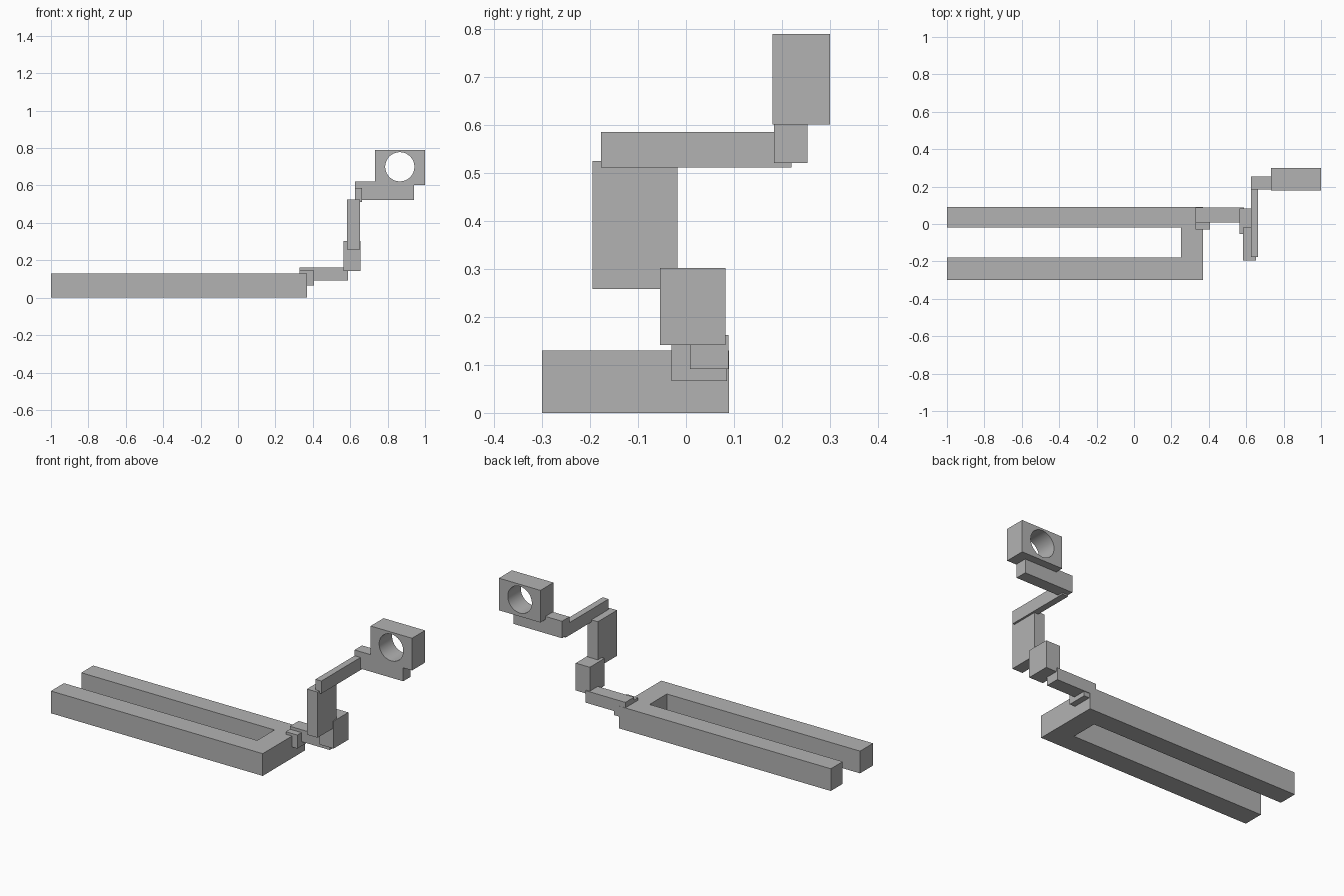
import bpy
import bmesh
import math
from mathutils import Vector

cube = bpy.data.objects.get("Cube")
if cube:
    bpy.data.objects.remove(cube, do_unlink=True)

grey = bpy.data.materials.new("plain_grey")
grey.use_nodes = True
grey.diffuse_color = (0.45, 0.45, 0.45, 1)
grey.node_tree.nodes["Principled BSDF"].inputs["Base Color"].default_value = grey.diffuse_color


def finish(name, bm):
    """Turn a bmesh into a grey object."""
    bmesh.ops.recalc_face_normals(bm, faces=bm.faces)
    mesh = bpy.data.meshes.new(name)
    bm.to_mesh(mesh)
    bm.free()
    mesh.materials.append(grey)
    obj = bpy.data.objects.new(name, mesh)
    bpy.context.collection.objects.link(obj)
    return obj


def box(name, x, y, z):
    """Box given by its (min, max) range on each axis."""
    bm = bmesh.new()
    bmesh.ops.create_cube(bm, size=1)
    for v in bm.verts:
        v.co = Vector([(lo + hi) / 2 + c * (hi - lo)
                       for c, (lo, hi) in zip(v.co, (x, y, z))])
    return finish(name, bm)


# Forked base: U profile pulled up
bm = bmesh.new()
outline = [(-1, -0.3), (0.37, -0.3), (0.37, 0.09), (-1, 0.09),
           (-1, -0.02), (0.25, -0.02), (0.25, -0.18), (-1, -0.18)]
face = bm.faces.new([bm.verts.new((x, y, 0)) for x, y in outline])
pulled = bmesh.ops.extrude_face_region(bm, geom=[face])["geom"]
bmesh.ops.translate(bm, vec=(0, 0, 0.13),
                    verts=[g for g in pulled if isinstance(g, bmesh.types.BMVert)])
finish("forked_base", bm)

# Chain of arm links
box("base_bracket", (0.33, 0.405), (-0.03, 0.085), (0.066, 0.145))
box("shoulder_link", (0.33, 0.588), (0.008, 0.089), (0.092, 0.162))
box("elbow_block", (0.565, 0.656), (-0.054, 0.082), (0.142, 0.302))
box("upright_link", (0.583, 0.651), (-0.195, -0.018), (0.258, 0.525))
box("forearm_link", (0.625, 0.663), (-0.177, 0.22), (0.512, 0.586))
box("wrist_link", (0.625, 0.94), (0.184, 0.253), (0.521, 0.62))

# Ring holder with a round through-hole
holder = box("ring_holder", (0.732, 1.0), (0.18, 0.3), (0.602, 0.79))
bpy.ops.mesh.primitive_cylinder_add(vertices=64, radius=0.078, depth=0.4,
                                    location=(0.865, 0.24, 0.7),
                                    rotation=(math.pi / 2, 0, 0))
cutter = bpy.context.object
cutter.name = "hole_cutter"
cutter.data.materials.append(grey)
cutter.hide_render = True
cutter.hide_set(True)
hole = holder.modifiers.new("hole", 'BOOLEAN')
hole.operation = 'DIFFERENCE'
hole.solver = 'EXACT'
hole.object = cutter

# Bake the hole and drop the cutter
bpy.context.view_layer.objects.active = holder
holder.select_set(True)
bpy.ops.object.modifier_apply(modifier="hole")
bpy.data.objects.remove(cutter, do_unlink=True)
bpy.ops.object.shade_smooth_by_angle(angle=math.radians(30))
